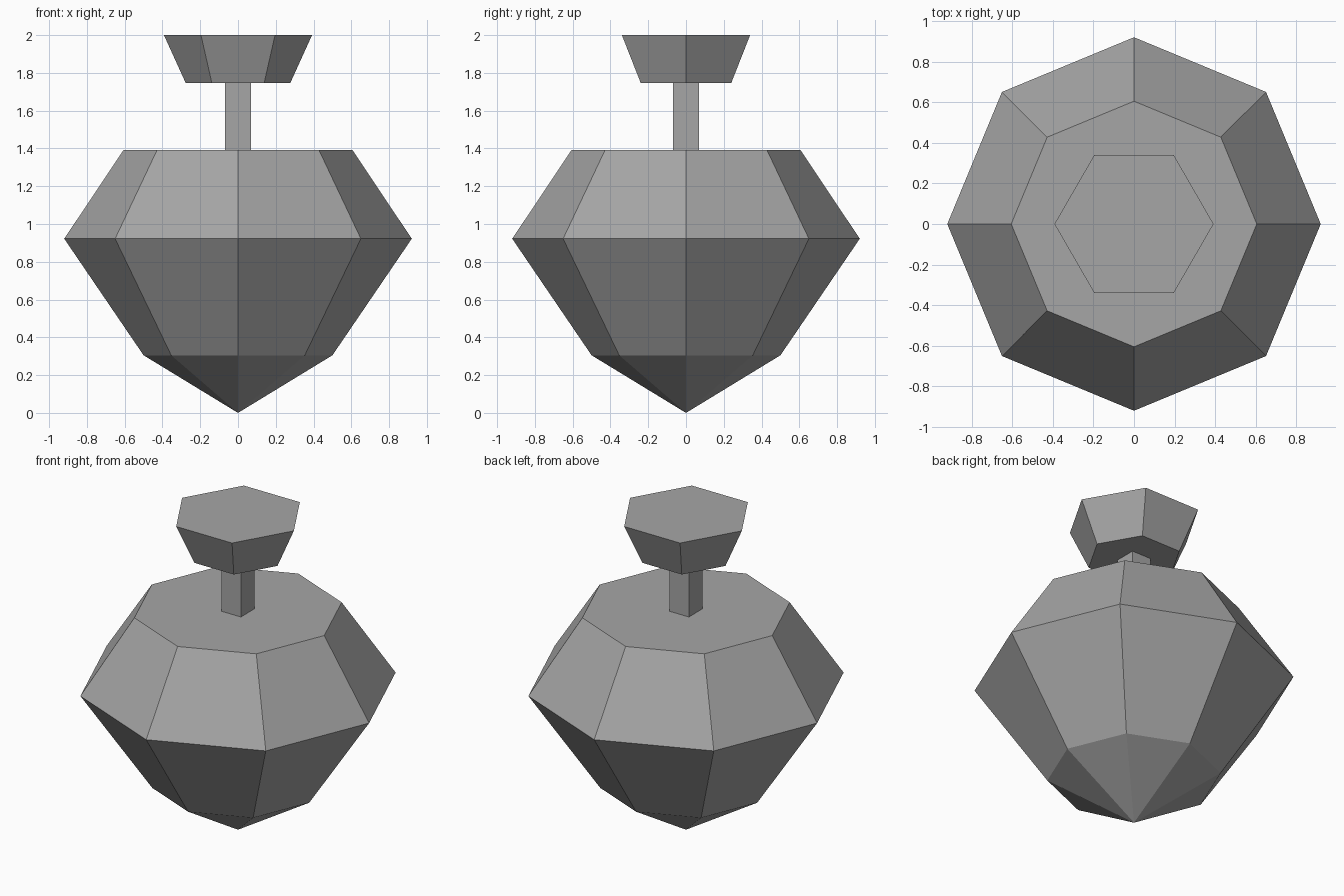
import bpy
import bmesh
from math import cos, sin, pi

cube = bpy.data.objects.get("Cube")
if cube:
    bpy.data.objects.remove(cube, do_unlink=True)

# One plain grey for every part
grey = bpy.data.materials.new("stone grey")
grey.use_nodes = True
colour = (0.38, 0.38, 0.38, 1)
grey.diffuse_color = colour
grey.node_tree.nodes["Principled BSDF"].inputs["Base Color"].default_value = colour


def faceted(name, sides, profile, turn=0.0):
    """Stack rings of (radius, height) into a closed flat-sided solid."""
    bm = bmesh.new()
    rings = []
    for r, z in profile:
        count = sides if r > 0 else 1
        rings.append([bm.verts.new((r * cos(turn + 2 * pi * i / sides),
                                    r * sin(turn + 2 * pi * i / sides), z))
                      for i in range(count)])
    for low, high in zip(rings, rings[1:]):
        for i in range(sides):
            j = (i + 1) % sides
            if len(low) == 1:
                bm.faces.new((low[0], high[j], high[i]))
            else:
                bm.faces.new((low[i], low[j], high[j], high[i]))
    for ring in (rings[0], rings[-1]):
        if len(ring) > 1:
            bm.faces.new(ring)
    bmesh.ops.recalc_face_normals(bm, faces=bm.faces)
    mesh = bpy.data.meshes.new(name)
    bm.to_mesh(mesh)
    bm.free()
    mesh.materials.append(grey)
    obj = bpy.data.objects.new(name, mesh)
    bpy.context.collection.objects.link(obj)
    return obj


# Eight-sided pointed body
faceted("body", 8, [(0, 0), (0.5, 0.305), (0.92, 0.922), (0.605, 1.393)])

# Square stem, flat sides facing the axes
faceted("stem", 4, [(0.096, 1.38), (0.096, 1.76)], turn=pi / 4)

# Six-sided flared knob
faceted("knob", 6, [(0.277, 1.747), (0.392, 2.0)])
